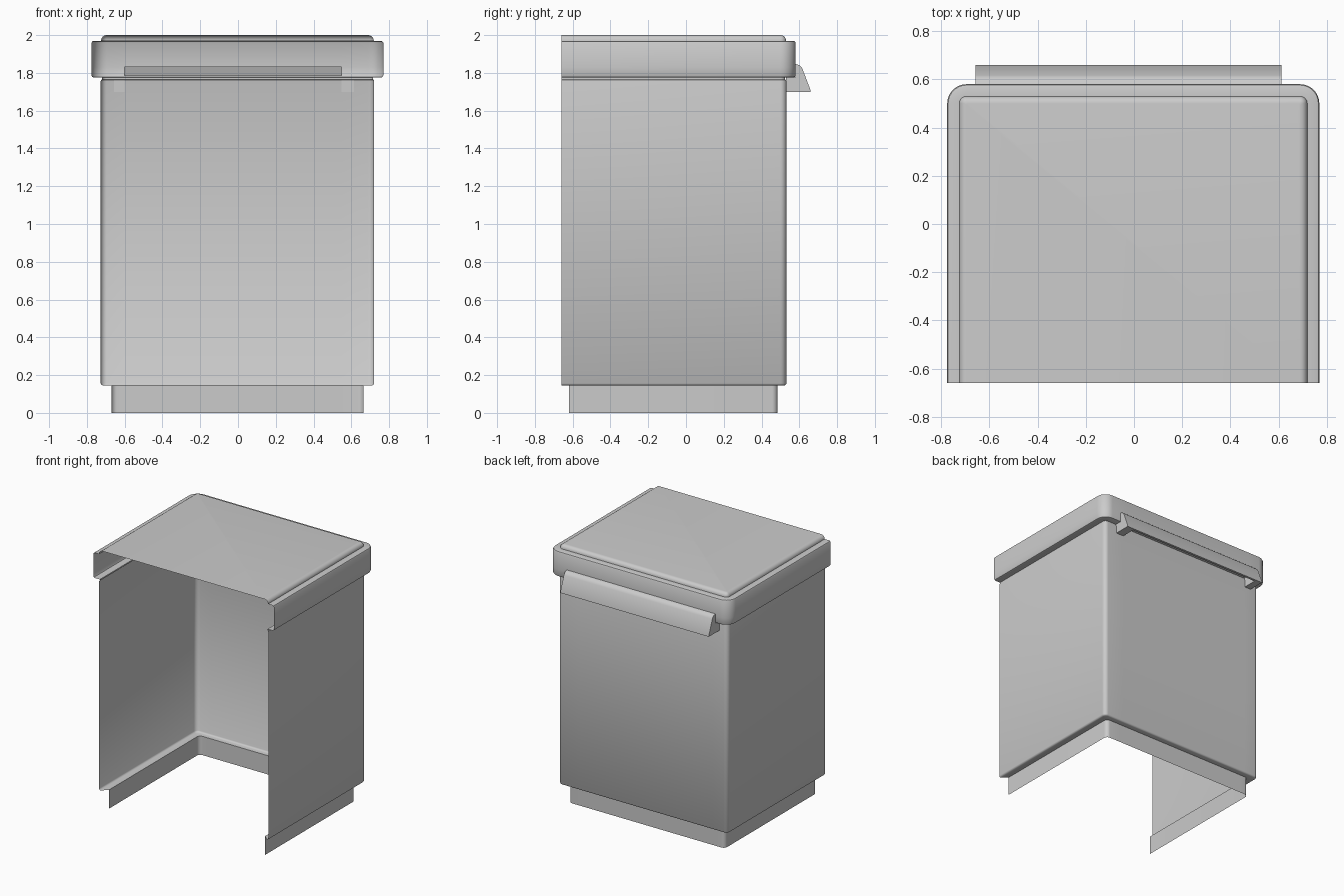
import bpy, bmesh, math

if "Cube" in bpy.data.objects:
    bpy.data.objects.remove(bpy.data.objects["Cube"])

CX = -0.003          # slight sideways offset of the shell
FRONT = -0.66        # open front plane
SLOT = (-0.602, 0.548)


def u_path(hw, back, r, front=FRONT):
    """U-shaped outline, open at the front, with rounded back corners."""
    pts = [(CX - hw, front)]
    n = 8
    for i in range(n + 1):
        a = math.pi - i * math.pi / 2 / n
        pts.append((CX - hw + r + r * math.cos(a), back - r + r * math.sin(a)))
    pts += [(SLOT[0], back), (SLOT[1], back)]
    for i in range(n + 1):
        a = math.pi / 2 - i * math.pi / 2 / n
        pts.append((CX + hw - r + r * math.cos(a), back - r + r * math.sin(a)))
    pts.append((CX + hw, front))
    return pts


def finish(name, bm, smooth=True):
    bmesh.ops.recalc_face_normals(bm, faces=bm.faces)
    mesh = bpy.data.meshes.new(name)
    bm.to_mesh(mesh)
    bm.free()
    ob = bpy.data.objects.new(name, mesh)
    bpy.context.collection.objects.link(ob)
    if smooth:
        bpy.ops.object.select_all(action='DESELECT')
        bpy.context.view_layer.objects.active = ob
        ob.select_set(True)
        bpy.ops.object.shade_smooth_by_angle(angle=math.radians(35))
    return ob


def u_shell(name, rings, cap=False, slot_row=None):
    """Stack U outlines; each ring is (z, half width, back, radius[, front])."""
    bm = bmesh.new()
    rows = [[bm.verts.new((x, y, z)) for x, y in u_path(*rest)]
            for z, *rest in rings]
    for j in range(len(rows) - 1):
        a, b = rows[j], rows[j + 1]
        for i in range(len(a) - 1):
            if j == slot_row and i == 10:      # opening behind the handle
                continue
            bm.faces.new((a[i], a[i + 1], b[i + 1], b[i]))
    if cap:
        bm.faces.new(rows[-1])
    return finish(name, bm)


def off(z, d):
    """Ring inset by d from the rim outline."""
    return (z, 0.772 - d, 0.58 - d, max(0.08 - d, 0.008))


def extrude_x(name, profile, x0, x1):
    """Solid prism with a y-z profile."""
    bm = bmesh.new()
    f = bm.faces.new([bm.verts.new((x0, y, z)) for y, z in profile])
    ext = bmesh.ops.extrude_face_region(bm, geom=[f])
    verts = [g for g in ext['geom'] if isinstance(g, bmesh.types.BMVert)]
    bmesh.ops.translate(bm, verts=verts, vec=(x1 - x0, 0, 0))
    return finish(name, bm)


# recessed plinth
u_shell("plinth", [(0, 0.668, 0.485, 0.03, -0.62),
                   (0.145, 0.668, 0.485, 0.03, -0.62)])

# main body with the underside ledge and rounded edges
u_shell("body", [(0.145, 0.668, 0.485, 0.03, -0.62), off(0.145, 0.06),
                 off(0.148, 0.053), off(0.156, 0.048),
                 off(1.755, 0.048), off(1.762, 0.05), off(1.765, 0.055),
                 off(1.775, 0.055)])

# overhanging rim
u_shell("rim", [off(1.775, 0.055), off(1.775, 0.012), off(1.778, 0.004),
                off(1.786, 0), off(1.83, 0), off(1.96, 0),
                off(1.967, 0.004), off(1.97, 0.012), off(1.97, 0.05)],
        slot_row=3)

# lid top with a rolled edge
roll = [off(1.97 + 0.03 * math.sin(t), 0.05 + 0.03 * (1 - math.cos(t)))
        for t in [math.pi / 2 * i / 6 for i in range(7)]]
u_shell("lid", roll, cap=True)

# handle: hollow grip plate between two solid end brackets
outer = [(0.66, 1.70), (0.66, 1.707), (0.617, 1.82), (0.61, 1.832),
         (0.598, 1.842), (0.58, 1.847)]
extrude_x("handle_grip", outer + [(0.58, 1.83), (0.597, 1.83), (0.642, 1.70)], *SLOT)
for side, x0, x1 in (("left", -0.657, SLOT[0]), ("right", SLOT[1], 0.613)):
    extrude_x("handle_bracket_" + side,
              outer + [(0.58, 1.775), (0.53, 1.775), (0.53, 1.70)], x0, x1)
